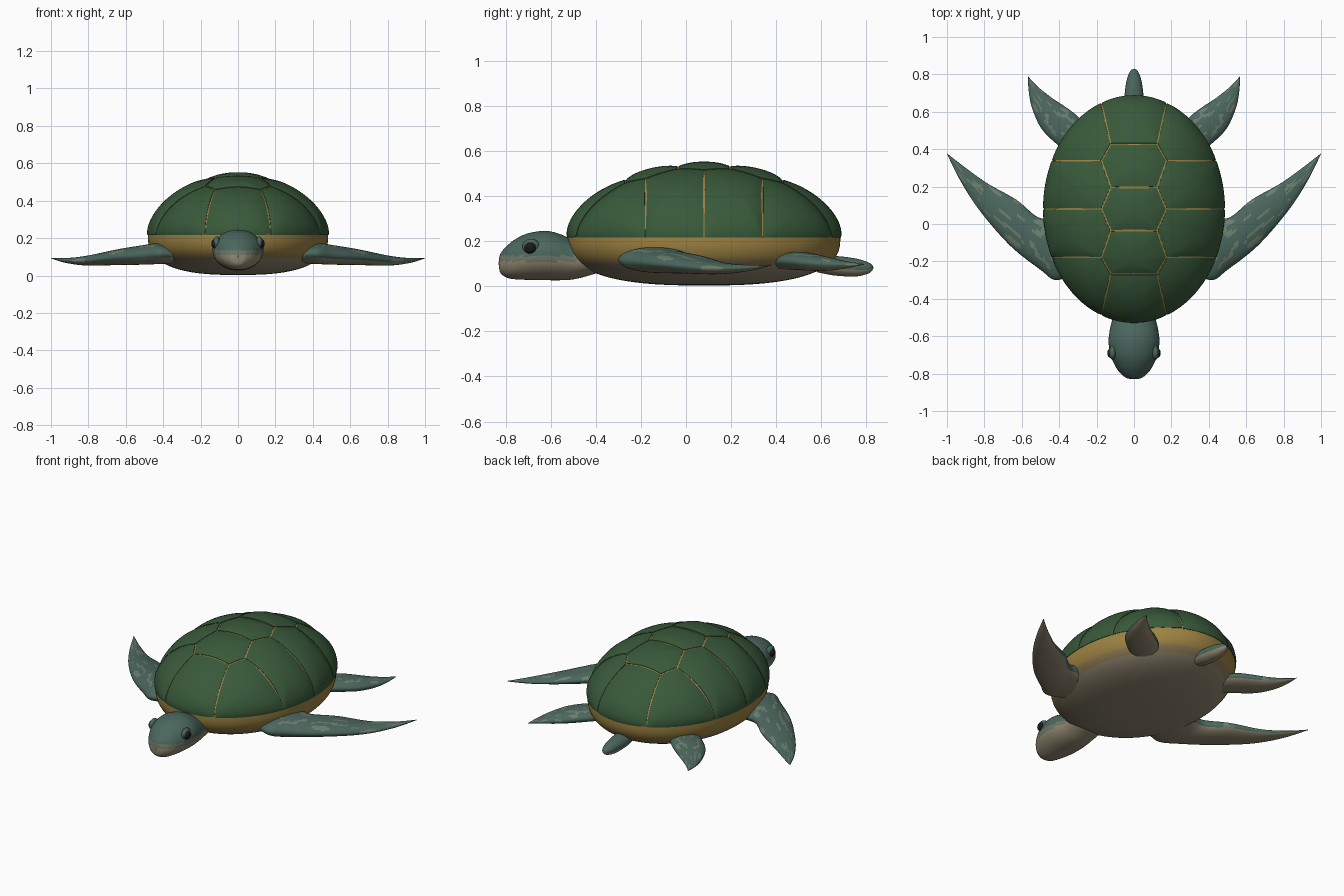
import bpy, bmesh
from math import sin, cos, pi, sqrt, radians
from mathutils import Vector, noise

if "Cube" in bpy.data.objects:
    bpy.data.objects.remove(bpy.data.objects["Cube"])


def material(name, r, g, b):
    m = bpy.data.materials.new(name)
    m.diffuse_color = (r, g, b, 1)
    m.use_nodes = True
    m.node_tree.nodes["Principled BSDF"].inputs["Base Color"].default_value = m.diffuse_color
    return m


SHELL = material("shell_green", .04, .10, .042)
GOLD = material("rim_gold", .34, .225, .055)
TAN = material("rim_to_belly", .28, .20, .09)
CREAM = material("belly_cream", .29, .25, .17)
TEAL = material("skin_teal", .07, .135, .11)
MID = material("skin_blend", .16, .185, .135)
PALE = material("skin_spots", .15, .21, .15)
BLACK = material("eye_black", .008, .012, .012)


def finish(name, bm, mats, mirror=False, angle=50):
    me = bpy.data.meshes.new(name)
    bm.to_mesh(me)
    bm.free()
    for m in mats:
        me.materials.append(m)
    me.polygons.foreach_set("use_smooth", [True] * len(me.polygons))
    me.set_sharp_from_angle(angle=radians(angle))
    ob = bpy.data.objects.new(name, me)
    bpy.context.collection.objects.link(ob)
    if mirror:
        ob.modifiers.new("mirror", 'MIRROR')
    return ob


def spline(rows, n):
    """Catmull-Rom interpolation through rows of numbers."""
    out = []
    for i in range(len(rows) - 1):
        p0, p1, p2, p3 = (rows[max(0, min(len(rows) - 1, i + k))] for k in (-1, 0, 1, 2))
        for j in range(n):
            t = j / n
            out.append([.5 * (2 * b + (c - a) * t + (2 * a - 5 * b + 4 * c - d) * t * t
                              + (3 * b - a - 3 * c + d) * t ** 3)
                        for a, b, c, d in zip(p0, p1, p2, p3)])
    out.append(list(rows[-1]))
    return out


def loft(name, rows, mats, pick, mirror=False, seg=48, n=10):
    """Skin over oval sections given as (edge x, y, opposite edge x, y, z, half height)."""
    bm = bmesh.new()
    rings = []
    for lx, ly, tx, ty, z, h in spline(rows, n):
        ring = []
        for k in range(seg):
            c, s = cos(2 * pi * k / seg), sin(2 * pi * k / seg)
            ring.append(bm.verts.new(((lx + tx) / 2 + c * (lx - tx) / 2,
                                      (ly + ty) / 2 + c * (ly - ty) / 2, z + h * s)))
        rings.append(ring)
    for i in range(len(rings) - 1):
        for k in range(seg):
            q = (k + 1) % seg
            f = bm.faces.new((rings[i][k], rings[i][q], rings[i + 1][q], rings[i + 1][k]))
            f.material_index = pick(i / n, 2 * pi * (k + .5) / seg, f.calc_center_median())
    bm.faces.new(rings[0])
    bm.faces.new(rings[-1])
    bmesh.ops.recalc_face_normals(bm, faces=bm.faces)
    return finish(name, bm, mats, mirror)


# Body: gold underlay of the dome, gold rim, cream belly
CY, CZ, A, B, H, D, POW = .08, .215, .482, .604, .322, .212, 1.16
bm = bmesh.new()
bmesh.ops.create_uvsphere(bm, u_segments=80, v_segments=80, radius=1)
for v in bm.verts:
    x, y, z = v.co
    if z < 0:
        k = (sqrt(x * x + y * y) ** 2.65 + abs(z) ** 2.65) ** (-1 / 2.65)
        x, y, z = x * k, y * k, z * k
    v.co = (x * A, CY + y * B, CZ + (z ** POW * H if z > 0 else z * D))
for f in bm.faces:
    z = f.calc_center_median().z
    f.material_index = 0 if z > .12 else 1 if z > .09 else 2
finish("body", bm, [GOLD, TAN, CREAM])


# Shell plates: outlines on a unit disc, projected on the dome
def edge_point(p, q, t):
    rp, rq = p.length > .98, q.length > .98
    if rp and rq:
        return p.lerp(q, t).normalized()
    if rq:
        t = sin(t * pi / 2)
    elif rp:
        t = 1 - cos(t * pi / 2)
    return p.lerp(q, t)


def plate(bm, outline, steps=10, rings=10):
    pts = [Vector(p) for p in outline]
    border = []
    for i, p in enumerate(pts):
        for j in range(steps):
            e = edge_point(p, pts[(i + 1) % len(pts)], j / steps)
            border.append(Vector((e.x, e.y, sqrt(max(0, 1 - e.length_squared)))))
    c = sum(border, Vector()).normalized()
    border = [b + (c - b).normalized() * .009 for b in border]

    def place(d, off):
        d = d.normalized()
        nrm = Vector((d.x / A, d.y / B, d.z / H)).normalized()
        return bm.verts.new(Vector((d.x * A, CY + d.y * B, CZ + max(0, d.z) ** POW * H)) + nrm * off)

    prev, mid = None, place(c, .015)
    for r in range(1, rings + 2):
        t = min(1, r / rings)
        off = -.003 if r > rings else .003 + .012 * (1 - t ** 2.5)
        ring = [place(c.lerp(b, t), off) for b in border]
        for k in range(len(ring)):
            q = (k + 1) % len(ring)
            bm.faces.new((mid, ring[k], ring[q]) if prev is None
                         else (prev[k], ring[k], ring[q], prev[q]))
        prev = ring


END = [(-.359, -.933), (.359, -.933), (.256, -.574), (-.256, -.574)]
HEX = [(.256, -.574), (.359, -.426), (.256, -.19), (-.256, -.19), (-.359, -.426), (-.256, -.574)]
CENTRE = [(.256, -.19), (.359, 0), (.256, .19), (-.256, .19), (-.359, 0), (-.256, -.19)]
CORNER = [(.359, -.933), (.905, -.426), (.359, -.426), (.256, -.574)]
SIDE = [(.359, -.426), (.905, -.426), (1, 0), (.359, 0), (.256, -.19)]
bm = bmesh.new()
for shape, xs, ys in ((END, (1,), (1, -1)), (HEX, (1,), (1, -1)), (CENTRE, (1,), (1,)),
                      (CORNER, (1, -1), (1, -1)), (SIDE, (1, -1), (1, -1))):
    for sx in xs:
        for sy in ys:
            o = [(x * sx, y * sy) for x, y in shape]
            plate(bm, o if sx * sy > 0 else o[::-1])
finish("shell_plates", bm, [SHELL])

# Head and neck: (y, half width, low z, high z)
head = [(-.83, .006, .095, .11), (-.822, .043, .058, .145), (-.79, .08, .036, .182),
        (-.75, .105, .03, .212), (-.70, .126, .028, .234), (-.63, .136, .027, .245),
        (-.57, .13, .026, .235), (-.50, .115, .03, .205), (-.42, .105, .05, .17),
        (-.36, .08, .07, .14)]
loft("head", [(w, y, -w, y, (a + b) / 2, (b - a) / 2) for y, w, a, b in head],
     [TEAL, MID, CREAM], lambda i, a, c: 0 if c.z > .135 else 1 if c.z > .11 else 2)


# Eyes and eyelids
def ball(name, mat, loc, size):
    b = bmesh.new()
    bmesh.ops.create_uvsphere(b, u_segments=24, v_segments=16, radius=1)
    for v in b.verts:
        v.co = Vector(loc) + Vector(s * c for s, c in zip(size, v.co))
    finish(name, b, [mat], True)


ball("eyelids", TEAL, (.114, -.687, .176), (.019, .038, .034))
ball("eyes", BLACK, (.119, -.69, .17), (.024, .028, .027))


# Flippers and tail: spotted above, cream below
def skin(i, a, c):
    s = sin(a)
    if s < -.4:
        return 2
    return 1 if noise.noise(Vector((i * 2, cos(a) * 4.5, 3.7))) > .25 else 0


front = [(.33, -.27, .36, .05, .115, .05), (.42, -.30, .45, .03, .117, .056),
         (.50, -.245, .52, .04, .11, .052), (.66, -.118, .63, .13, .098, .042),
         (.82, .065, .78, .215, .08, .027), (.925, .225, .90, .30, .08, .014),
         (1.0, .375, .998, .376, .093, .002)]
loft("front_flippers", front, [TEAL, PALE, CREAM], skin, True)

rear = [(.34, .38, .23, .50, .11, .036), (.41, .425, .30, .575, .112, .04),
        (.495, .51, .365, .625, .105, .037), (.545, .62, .44, .675, .097, .027),
        (.563, .71, .515, .735, .095, .013), (.567, .787, .565, .788, .097, .002)]
loft("rear_flippers", rear, [TEAL, PALE, CREAM], skin, True)

tail = [(.58, .045, .092, .03), (.66, .052, .09, .043), (.75, .043, .083, .04),
        (.80, .029, .081, .028), (.822, .016, .081, .016), (.83, .003, .081, .003)]
loft("tail", [(w, y, -w, y, z, h) for y, w, z, h in tail], [TEAL, PALE, CREAM],
     lambda i, a, c: 2 if sin(a) < -.3 else 0)
